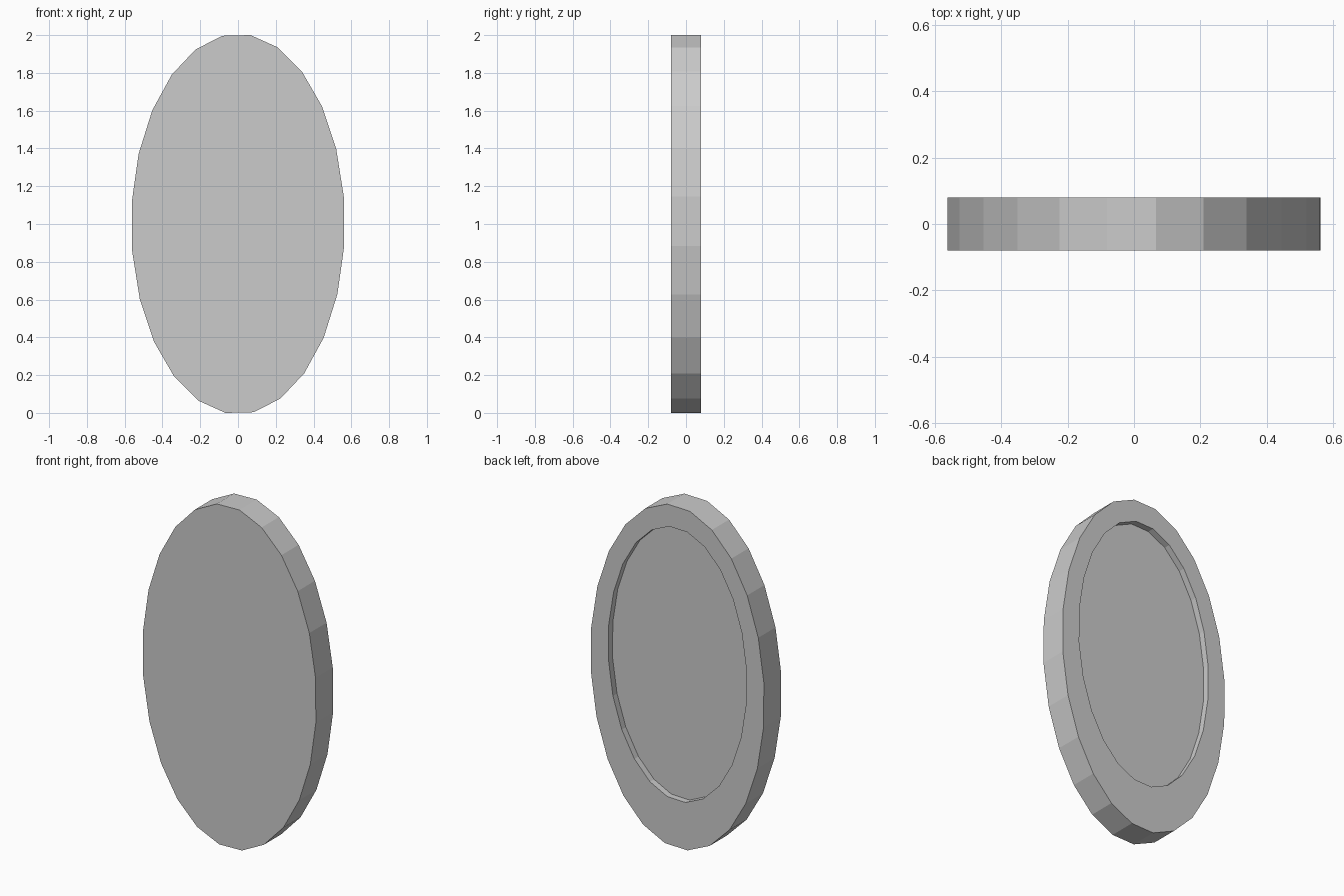
import bpy, bmesh
from math import cos, sin, radians

if "Cube" in bpy.data.objects:
    bpy.data.objects.remove(bpy.data.objects["Cube"])

SIDES, START = 24, radians(8.3)
RX, RZ, HALF = 0.566, 1.007, 0.08
bm = bmesh.new()


def ring(scale, cz, y):
    """Faceted oval loop in the XZ plane."""
    pts = []
    for i in range(SIDES):
        a = START + radians(360 / SIDES * i)
        pts.append(bm.verts.new((RX * scale * cos(a), y, cz + RZ * scale * sin(a))))
    return pts


# front face, outer edge, raised rim, recess wall and recess floor
rings = [
    ring(1.0, 1.0, -HALF),
    ring(1.0, 1.0, HALF),
    ring(0.797, 1.075, HALF),
    ring(0.797, 1.075, HALF - 0.038),
]
bm.faces.new(rings[0])
for a, b in zip(rings, rings[1:]):
    for i in range(SIDES):
        j = (i + 1) % SIDES
        bm.faces.new((a[i], a[j], b[j], b[i]))
bm.faces.new(rings[-1])
bmesh.ops.recalc_face_normals(bm, faces=bm.faces)

mesh = bpy.data.meshes.new("oval_panel")
bm.to_mesh(mesh)
bm.free()
bpy.context.collection.objects.link(bpy.data.objects.new("oval_panel", mesh))
